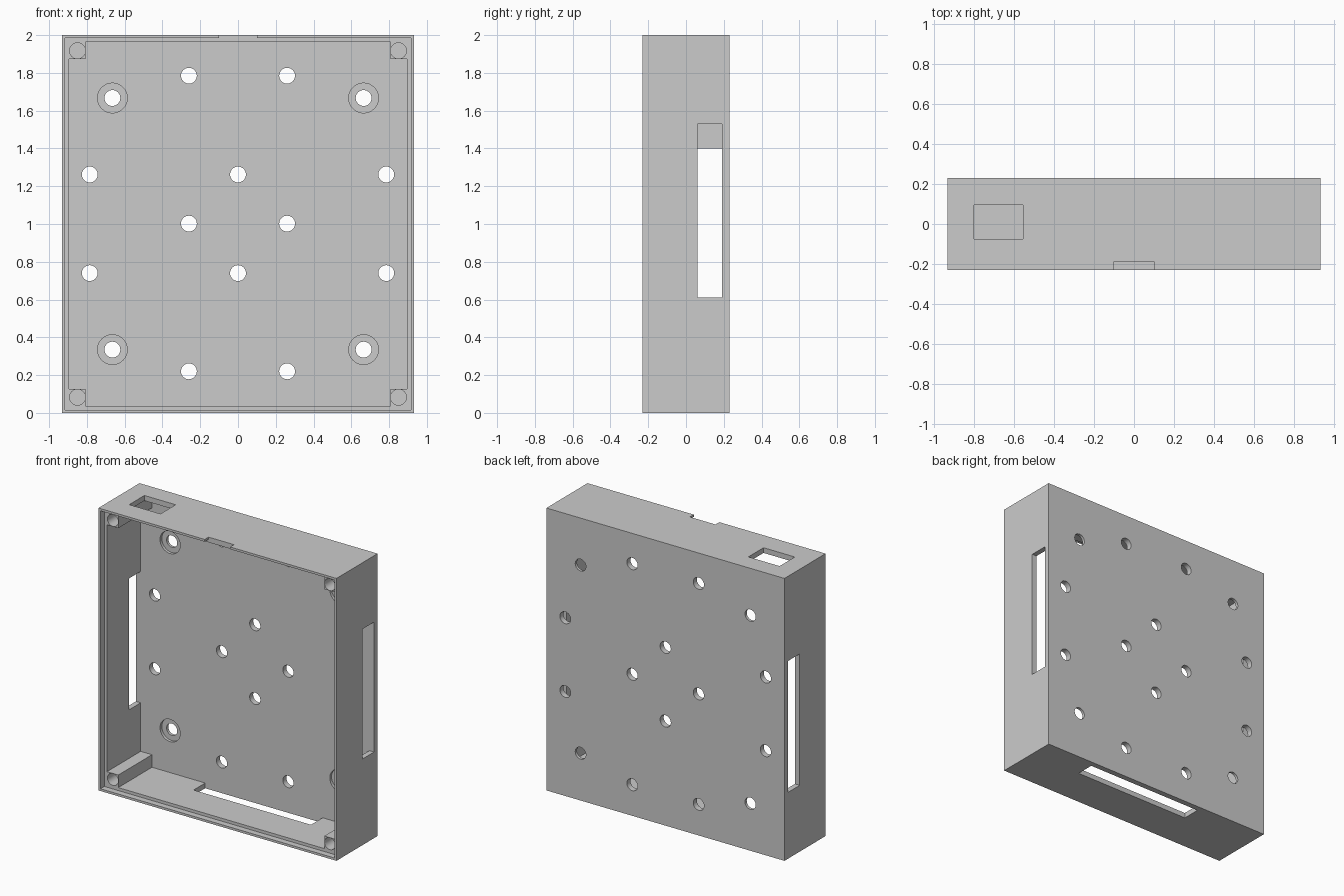
import bpy, bmesh, math

if "Cube" in bpy.data.objects:
    bpy.data.objects.remove(bpy.data.objects["Cube"])

W, D, H = 0.9325, 0.23, 2.0      # half width, half depth, height
WALL, LIP = 0.037, 0.016         # wall and rim-lip thickness
LIP_Y, FLOOR_Y = -0.187, 0.19    # shelf inside the rim, inner face of back panel
CZ = H / 2


def prism(name, pts, y0, y1):
    """Extrude a closed (x, z) profile from y0 to y1."""
    bm = bmesh.new()
    face = bm.faces.new([bm.verts.new((x, y0, z)) for x, z in pts])
    ext = bmesh.ops.extrude_face_region(bm, geom=[face])
    for v in ext["geom"]:
        if isinstance(v, bmesh.types.BMVert):
            v.co.y = y1
    bmesh.ops.recalc_face_normals(bm, faces=bm.faces[:])
    me = bpy.data.meshes.new(name)
    bm.to_mesh(me)
    bm.free()
    ob = bpy.data.objects.new(name, me)
    bpy.context.collection.objects.link(ob)
    return ob


def rect(x0, x1, z0, z1):
    return [(x0, z0), (x1, z0), (x1, z1), (x0, z1)]


def circle(x, z, r, n=32):
    return [(x + r * math.cos(2 * math.pi * i / n),
             z + r * math.sin(2 * math.pi * i / n)) for i in range(n)]


# Outer block
case = prism("enclosure_case", rect(-W, W, 0, H), -D, D)
bpy.context.view_layer.objects.active = case
case.select_set(True)


def cut(pts, y0, y1):
    """Subtract a prism from the case."""
    cutter = prism("cutter", pts, y0, y1)
    cutter.hide_render = True
    mod = case.modifiers.new("cut", "BOOLEAN")
    mod.operation, mod.solver, mod.object = "DIFFERENCE", "EXACT", cutter
    bpy.ops.object.modifier_apply(modifier=mod.name)
    bpy.data.objects.remove(cutter)


# Main cavity, stepped at the corners to leave four screw posts
a, b = W - WALL, CZ - WALL
c, d = 0.807, CZ - 0.126
quarter = [(a, d), (c, d), (c, b)]
cavity = []
for sx, sz in ((1, 1), (-1, 1), (-1, -1), (1, -1)):
    corner = [(sx * x, CZ + sz * z) for x, z in quarter]
    cavity += corner if sx * sz > 0 else corner[::-1]
cut(cavity, -0.3, FLOOR_Y)

# Rim recess for the lid, and the pry notch in the top lip
cut(rect(-W + LIP, W - LIP, LIP, H - LIP), -0.3, LIP_Y)
cut(rect(-0.1, 0.1, H - LIP, H + 0.1), -0.3, LIP_Y)

# Blind screw holes in the corner posts
for sx in (-1, 1):
    for sz in (-1, 1):
        cut(circle(sx * 0.85, CZ + sz * 0.917, 0.042), -0.3, 0.1)

# Long slots in the right, left and bottom walls
cut(rect(W - 0.08, W + 0.1, 0.61, 1.53), 0.06, FLOOR_Y)
cut(rect(-W - 0.1, -W + 0.08, 0.47, 1.40), 0.06, FLOOR_Y)
cut(rect(-0.39, 0.53, -0.1, 0.08), 0.06, FLOOR_Y)

# Connector opening in the top wall
cut(rect(-0.80, -0.555, H - 0.08, H + 0.1), -0.075, 0.095)

# Counterbored mounting holes, then the pattern of plain holes
holes = [(0, 1.262), (0, 0.74)]
for s in (-1, 1):
    for z in (1.667, 0.335):
        cut(circle(s * 0.665, z, 0.079), 0.1, FLOOR_Y + 0.02)
        holes.append((s * 0.665, z))
    holes += [(s * 0.26, z) for z in (1.785, 1.002, 0.22)]
    holes += [(s * 0.785, z) for z in (1.262, 0.74)]
for x, z in holes:
    cut(circle(x, z, 0.042), 0.1, 0.3)

# Round the hole walls, keep box edges sharp
bpy.ops.object.shade_smooth_by_angle(angle=math.radians(30))
